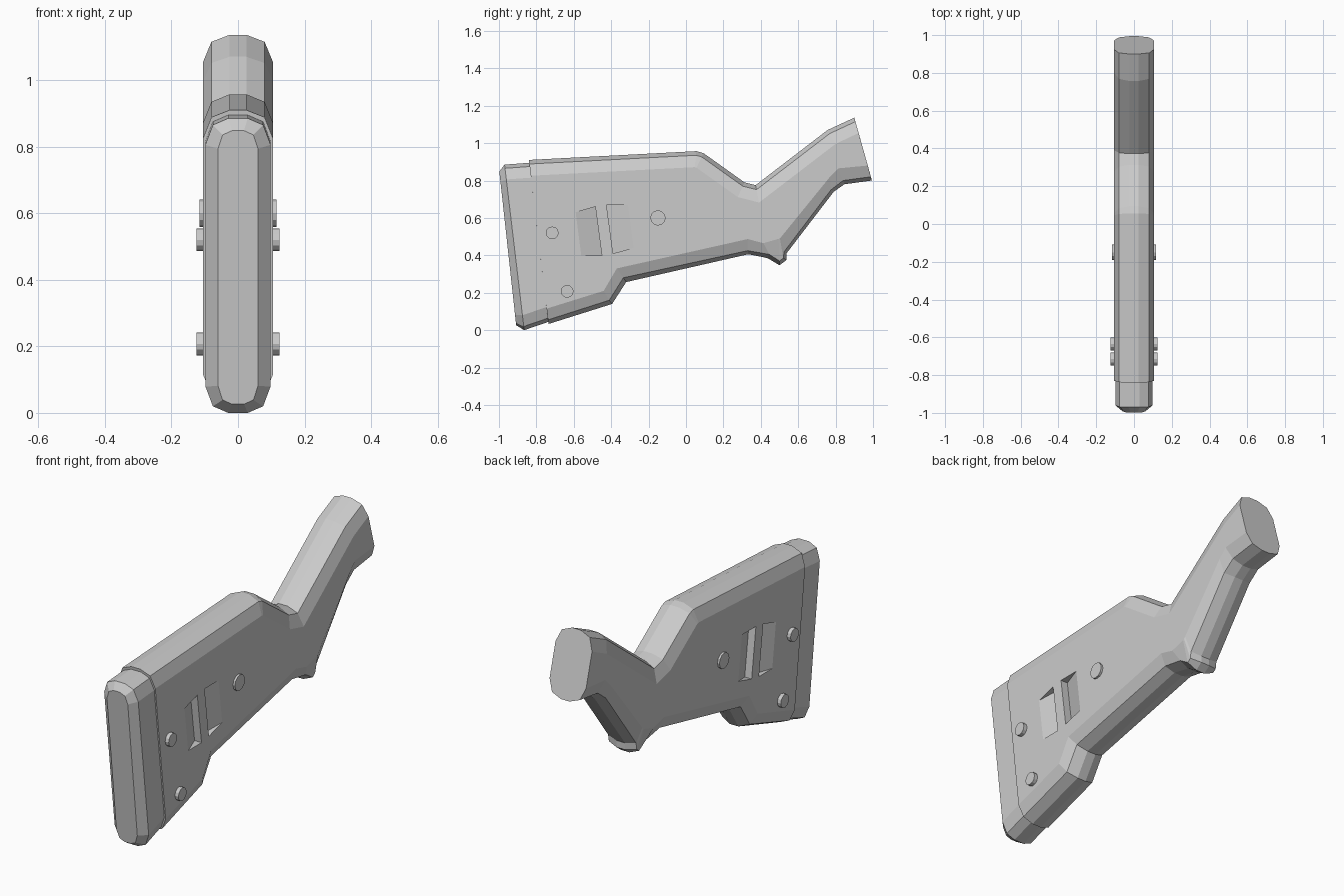
import bpy, bmesh
from math import radians
from mathutils import Vector

if "Cube" in bpy.data.objects:
    bpy.data.objects.remove(bpy.data.objects["Cube"])

COLS = (-0.105, -0.08, -0.025, 0.025, 0.08, 0.105)


def make_object(name, verts, faces):
    mesh = bpy.data.meshes.new(name)
    bm = bmesh.new()
    vs = [bm.verts.new(v) for v in verts]
    for f in faces:
        bm.faces.new([vs[i] for i in f])
    bmesh.ops.recalc_face_normals(bm, faces=bm.faces)
    bm.to_mesh(mesh)
    bm.free()
    obj = bpy.data.objects.new(name, mesh)
    bpy.context.collection.objects.link(obj)
    return obj


def offset_down(line, d, start_dir, end_dir):
    """Mitred offset of a side-view polyline towards the inside of the stock."""
    pts = [Vector(p) for p in line]
    out = [pts[0] + start_dir * d]
    for a, b, c in zip(pts, pts[1:], pts[2:]):
        t1, t2 = (b - a).normalized(), (c - b).normalized()
        n1, n2 = Vector((t1.y, -t1.x)), Vector((t2.y, -t2.x))
        out.append(b + (n1 + n2) * d / (1 + n1.dot(n2)))
    return out + [pts[-1] + end_dir * d]


# Stock body: rounded top strip, rounded bottom strip, flat sides
top = [(-0.84, 0.91), (0.056, 0.957), (0.094, 0.946), (0.313, 0.79),
       (0.372, 0.775), (0.757, 1.07), (0.90, 1.136)]
bottom = [(-0.735, 0.033), (-0.395, 0.14), (-0.32, 0.257), (0.334, 0.406),
          (0.436, 0.385), (0.50, 0.347), (0.537, 0.375), (0.537, 0.41),
          (0.79, 0.74), (0.847, 0.78), (0.994, 0.80)]
bottom_mid = [(-0.738, 0.055), (-0.41, 0.16), (-0.335, 0.28), (0.33, 0.425),
              (0.445, 0.405), (0.50, 0.37), (0.52, 0.385), (0.525, 0.42),
              (0.775, 0.75), (0.84, 0.80), (0.988, 0.82)]
bottom_side = [(-0.745, 0.115), (-0.44, 0.21), (-0.37, 0.33), (0.33, 0.487),
               (0.414, 0.465), (0.495, 0.488), (0.502, 0.492), (0.51, 0.50),
               (0.77, 0.82), (0.815, 0.865), (0.972, 0.88)]
butt_dir = (Vector(bottom[0]) - Vector(top[0])).normalized()
grip_dir = (Vector(bottom[-1]) - Vector(top[-1])).normalized()
top_mid = offset_down(top, 0.022, butt_dir, grip_dir)
top_side = offset_down(top, 0.085, butt_dir, grip_dir)

verts, faces, strips = [], [], []
for outer, mid, side in ((top, top_mid, top_side), (bottom, bottom_mid, bottom_side)):
    base, n = len(verts), len(outer)
    for x, line in zip(COLS, (side, mid, outer, outer, mid, side)):
        verts += [(x, p[0], p[1]) for p in line]
    grid = [[base + c * n + i for i in range(n)] for c in range(6)]
    faces += [(grid[c][i], grid[c + 1][i], grid[c + 1][i + 1], grid[c][i + 1])
              for c in range(5) for i in range(n - 1)]
    strips.append(grid)
t, b = strips
for c in (0, 5):
    faces.append(t[c] + b[c][::-1])
for e in (0, -1):
    faces.append([t[c][e] for c in range(6)] + [b[c][e] for c in reversed(range(6))])
body = make_object("stock_body", verts, faces)

# Ramped side pockets, deep along the facing edges
# corners: shallow top, deep top, deep bottom, shallow bottom
pockets = [[(-0.59, 0.63), (-0.485, 0.66), (-0.45, 0.40), (-0.56, 0.40)],
           [(-0.31, 0.67), (-0.425, 0.67), (-0.39, 0.41), (-0.28, 0.44)]]
BOX = [(0, 1, 2, 3), (4, 5, 6, 7), (0, 1, 5, 4), (1, 2, 6, 5), (2, 3, 7, 6), (3, 0, 4, 7)]
for pocket in pockets:
    for s in (-1, 1):
        inner = [(s * x, *p) for x, p in zip((0.105, 0.065, 0.065, 0.105), pocket)]
        outer = [(s * 0.15, *p) for p in pocket]
        cutter = make_object("pocket_cutter", inner + outer, BOX)
        cutter.hide_render = True
        mod = body.modifiers.new("pocket", 'BOOLEAN')
        mod.operation, mod.solver, mod.object = 'DIFFERENCE', 'EXACT', cutter
        bpy.context.view_layer.objects.active = body
        bpy.ops.object.modifier_apply(modifier=mod.name)
        bpy.data.objects.remove(cutter)


# Recoil pad: lofted rings with a chamfered rear face
def pad_ring(tp, bp, w, d1, d2):
    tp, bp = Vector(tp), Vector(bp)
    u = (bp - tp).normalized()
    half = [(-w, d2), (-w * 0.77, d1), (-w * 0.3, 0), (w * 0.3, 0), (w * 0.77, d1), (w, d2)]
    return ([(x, *(tp + u * d)) for x, d in half] +
            [(x, *(bp - u * d)) for x, d in reversed(half)])


rings = [pad_ring((-0.82, 0.896), (-0.725, 0.048), 0.098, 0.02, 0.08),
         pad_ring((-0.97, 0.885), (-0.865, 0.0), 0.098, 0.02, 0.08),
         pad_ring((-0.998, 0.848), (-0.908, 0.026), 0.06, 0.013, 0.055)]
faces = [tuple(range(12)), tuple(range(24, 36))]
for r in (0, 12):
    faces += [(r + i, r + (i + 1) % 12, r + 12 + (i + 1) % 12, r + 12 + i) for i in range(12)]
make_object("recoil_pad", sum(rings, []), faces)

# Cross pins showing on both sides
for name, y, z, r, w in (("upper_pin", -0.715, 0.52, 0.034, 0.125),
                         ("lower_pin", -0.635, 0.207, 0.034, 0.125),
                         ("front_pin", -0.15, 0.60, 0.041, 0.116)):
    bpy.ops.mesh.primitive_cylinder_add(vertices=12, radius=r, depth=2 * w,
                                        location=(0, y, z), rotation=(0, radians(90), 0))
    bpy.context.object.name = name
